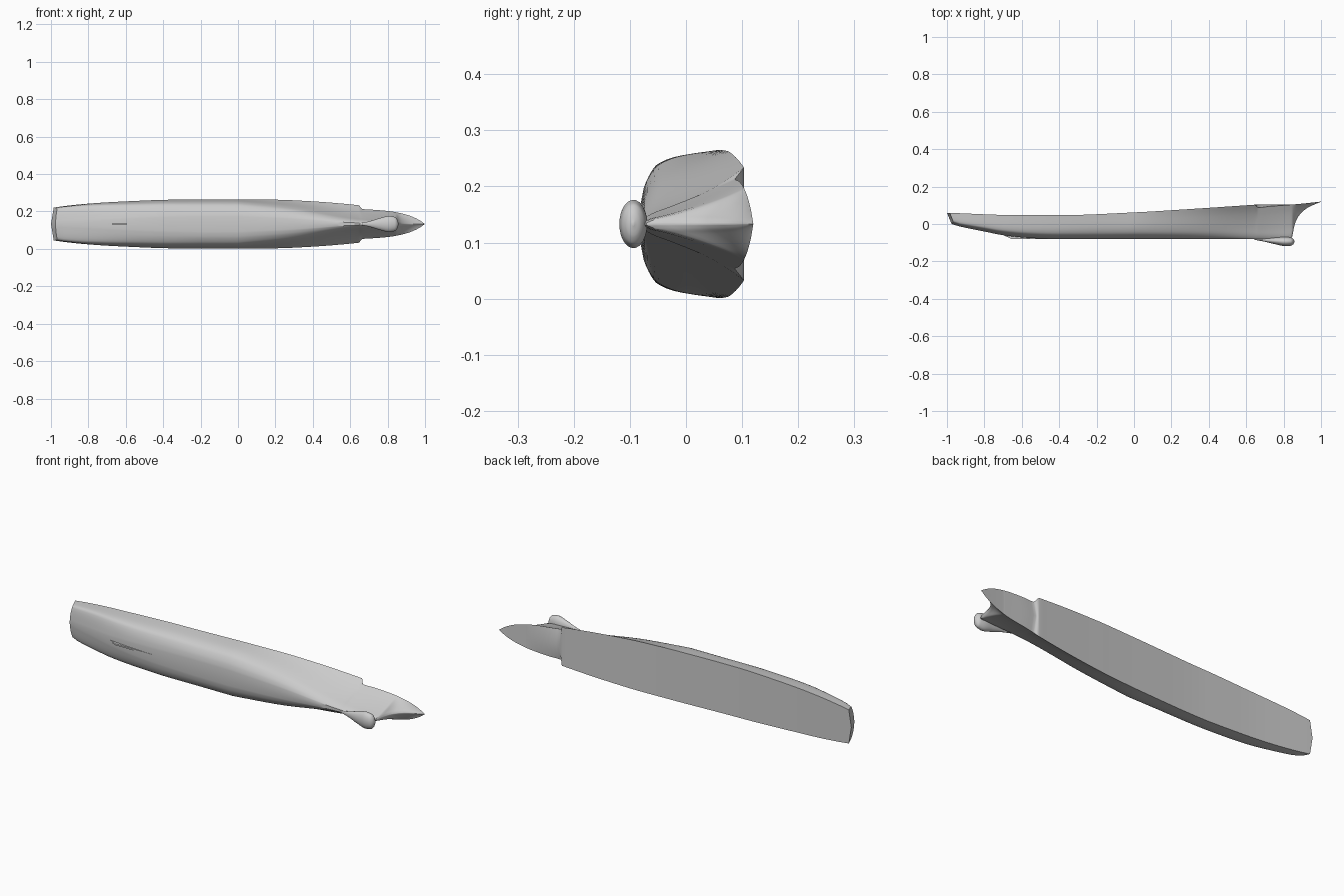
import bpy, bmesh, math

default_cube = bpy.data.objects.get("Cube")
if default_cube:
    bpy.data.objects.remove(default_cube, do_unlink=True)

CENTRE = 0.133  # height of the hull's plane of symmetry

grey = bpy.data.materials.new("hull grey")
grey.use_nodes = True
colour = (0.6, 0.6, 0.6, 1)
grey.diffuse_color = colour
grey.node_tree.nodes["Principled BSDF"].inputs["Base Color"].default_value = colour


def curve(points):
    """Monotone cubic through (x, value) points."""
    xs, ys = zip(*points)
    slopes = [(ys[i + 1] - ys[i]) / (xs[i + 1] - xs[i]) for i in range(len(xs) - 1)]
    tangents = [slopes[0]]
    for a, b in zip(slopes, slopes[1:]):
        tangents.append(2 * a * b / (a + b) if a * b > 0 else 0)
    tangents.append(slopes[-1])

    def value(x):
        x = min(max(x, xs[0]), xs[-1])
        i = 0
        while i < len(slopes) - 1 and x > xs[i + 1]:
            i += 1
        w = xs[i + 1] - xs[i]
        t = (x - xs[i]) / w
        u = 1 - t
        return (ys[i] * (1 + 2 * t) * u * u + tangents[i] * w * t * u * u
                + ys[i + 1] * t * t * (3 - 2 * t) - tangents[i + 1] * w * t * t * u)
    return value


def finish(name, bm, angle=35):
    bmesh.ops.remove_doubles(bm, verts=bm.verts, dist=0.00005)
    bmesh.ops.recalc_face_normals(bm, faces=bm.faces)
    mesh = bpy.data.meshes.new(name)
    bm.to_mesh(mesh)
    bm.free()
    mesh.materials.append(grey)
    obj = bpy.data.objects.new(name, mesh)
    bpy.context.collection.objects.link(obj)
    bpy.ops.object.select_all(action="DESELECT")
    obj.select_set(True)
    bpy.context.view_layer.objects.active = obj
    bpy.ops.object.shade_smooth_by_angle(angle=math.radians(angle))
    return obj


# Hull lines along the length
half_beam = curve([(-1, .088), (-.8, .109), (-.6, .121), (-.35, .13), (0, .132),
                   (.2, .13), (.4, .121), (.65, .1), (.8, .08), (.9, .054), (.96, .027), (1, 0)])
deck = curve([(-1, .06), (-.6, .047), (-.4, .047), (0, .062), (.3, .08), (.6, .1),
              (.645, .103), (.665, .087), (.72, .094), (.8, .1), (.9, .109), (1, .12)])
keel = curve([(-1, 0), (-.8, -.04), (-.7, -.06), (-.55, -.075), (-.4, -.08), (.82, -.08),
              (.845, -.07), (.853, -.03), (.865, .015), (.89, .055), (.93, .088), (1, .119)])
# Narrowing of the upper bow ahead of the step
cut = curve([(-1, 0), (.645, 0), (.665, .19), (.72, .17), (.8, .13), (.9, .07), (1, 0)])

# Half sections: (fraction of height, fraction of half beam)
middle = curve([(0, .3), (.03, .47), (.08, .6), (.21, .79), (.43, .9), (.6, .94), (1, 1)])
bow = curve([(0, .03), (.1, .13), (.3, .26), (.55, .46), (.8, .72), (1, 1)])
stern = curve([(0, .1), (.06, .5), (.14, .8), (.22, .93), (.4, .97), (1, 1)])
to_bow = curve([(0, 0), (.3, .32), (.65, .9), (.8, 1)])
to_stern = curve([(-1, 1), (-.8, .75), (-.5, .25), (-.2, 0)])

ROWS = 16
stations = [-1 + i / 30 for i in range(49)]
stations += [.62, .635, .645, .65, .655, .66, .665, .68, .7, .72, .75, .78, .81]
stations += [.83, .84, .845, .849, .853, .858, .865, .875, .89, .91, .93, .95, .97, .985, 1]


def section(x):
    """Keel to deck edge on one side, as (x, y, half width)."""
    low, high = keel(x), deck(x)
    f, s = to_bow(x), to_stern(x)
    points = [(x, low, 0)]
    for r in range(ROWS + 1):
        t = (r / ROWS) ** 1.6
        width = middle(t) * (1 - f - s) + bow(t) * f + stern(t) * s
        points.append((x, low + t * (high - low), half_beam(x) * width * (1 - cut(x) * t * t)))
    points.append((x, .105 if .645 < x < .85 else high, 0))  # deck centre
    # Raked, rounded transom
    rake = max(0, (-.93 - x) / .07)
    return [(px + rake * (.025 * (high - py) / (high - low) + .015 * (w / .088) ** 2), py, w)
            for px, py, w in points]


bm = bmesh.new()
for side in (-1, 1):
    rings = [[bm.verts.new((x, y, CENTRE + side * w)) for x, y, w in section(s)]
             for s in stations]
    for a, b in zip(rings, rings[1:]):
        for i in range(len(a) - 1):
            bm.faces.new((a[i], a[i + 1], b[i + 1], b[i]))
    # Transom fan
    end = rings[0]
    for i in range(len(end) - 2):
        bm.faces.new((end[-1], end[i], end[i + 1]))
finish("hull", bm)

# Teardrop bulb under the bow
bulb_radius = curve([(.645, .003), (.7, .014), (.76, .032), (.81, .043),
                     (.84, .037), (.853, .022), (.858, .003)])
bulb_y = curve([(.645, -.083), (.75, -.09), (.82, -.094), (.858, -.094)])
bm = bmesh.new()
SIDES = 28
rings = []
for i in range(33):
    x = .645 + .213 * math.sin(math.pi / 2 * i / 32)
    r = bulb_radius(x)
    rings.append([bm.verts.new((x, bulb_y(x) + .58 * r * math.cos(a), CENTRE + r * math.sin(a)))
                  for a in (math.tau * k / SIDES for k in range(SIDES))])
for a, b in zip(rings, rings[1:]):
    for k in range(SIDES):
        n = (k + 1) % SIDES
        bm.faces.new((a[k], a[n], b[n], b[k]))
bm.faces.new(rings[0])
bm.faces.new(rings[-1])
finish("bow_bulb", bm, 60)

# Thin skeg at the aft end of the keel
bm = bmesh.new()
outline = [(-.72, -.05), (-.655, -.08), (-.4, -.08), (-.4, -.06)]
plates = [[bm.verts.new((x, y, CENTRE + side * .004)) for x, y in outline] for side in (-1, 1)]
for plate in plates:
    bm.faces.new(plate)
for k in range(4):
    n = (k + 1) % 4
    bm.faces.new((plates[0][k], plates[0][n], plates[1][n], plates[1][k]))
finish("skeg", bm)
